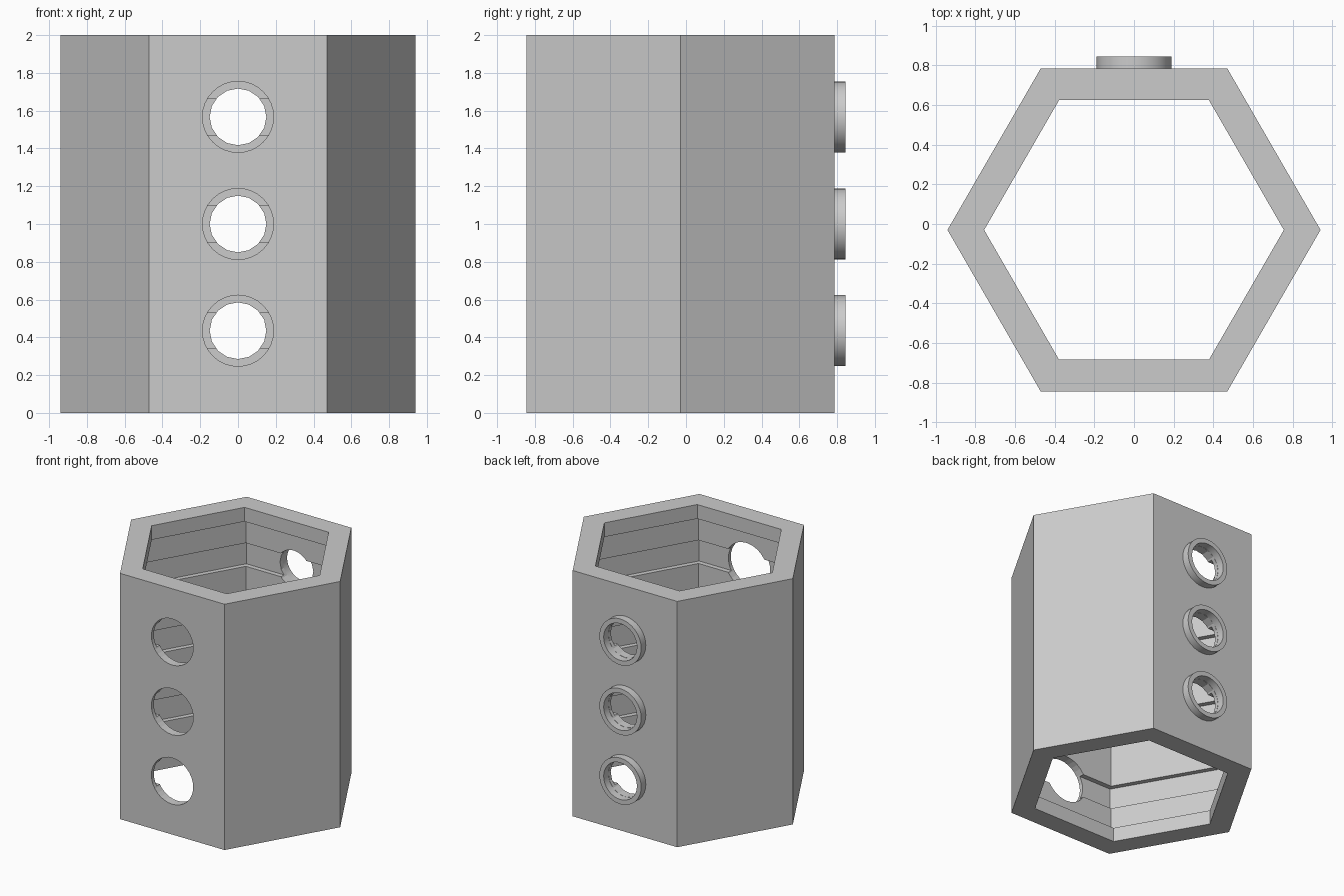
import bpy, bmesh, math
from mathutils import Matrix

cube = bpy.data.objects.get("Cube")
if cube:
    bpy.data.objects.remove(cube, do_unlink=True)

CENTRE_Y = -0.03
APOTHEM = 0.815
HOLES = (0.435, 1.0, 1.567)
OUTER, LIP, WALL, GROOVE = 0.941, 0.756, 0.86, 0.905

grey = bpy.data.materials.new("plain_grey")
grey.use_nodes = True
grey.diffuse_color = (0.6, 0.6, 0.6, 1)
grey.node_tree.nodes["Principled BSDF"].inputs["Base Color"].default_value = (0.6, 0.6, 0.6, 1)


def add_object(name, bm):
    bmesh.ops.recalc_face_normals(bm, faces=bm.faces)
    mesh = bpy.data.meshes.new(name)
    bm.to_mesh(mesh)
    bm.free()
    mesh.materials.append(grey)
    obj = bpy.data.objects.new(name, mesh)
    bpy.context.collection.objects.link(obj)
    return obj


def lathe(name, profile, sides, matrix):
    """Sweep a closed (radius, height) profile around z."""
    bm = bmesh.new()
    rows = [[bm.verts.new((r * math.cos(a), r * math.sin(a), h)) for r, h in profile]
            for a in (math.tau * i / sides for i in range(sides))]
    n = len(profile)
    for i in range(sides):
        p, q = rows[i], rows[(i + 1) % sides]
        for j in range(n):
            k = (j + 1) % n
            bm.faces.new((p[j], q[j], q[k], p[k]))
    bmesh.ops.transform(bm, matrix=matrix, verts=bm.verts)
    return add_object(name, bm)


def drill(name, radius, y0, y1, z, sides):
    """Cylinder cutter along y."""
    bm = bmesh.new()
    bmesh.ops.create_cone(bm, cap_ends=True, segments=sides, radius1=radius, radius2=radius,
                          depth=y1 - y0,
                          matrix=Matrix.Translation((0, (y0 + y1) / 2, z)) @ Matrix.Rotation(math.pi / 2, 4, 'X'))
    obj = add_object(name, bm)
    obj.hide_render = True
    return obj


# Hexagonal tube with end lips and a shallow groove level with each hole
inner = [(LIP, 0), (LIP, 0.115), (WALL, 0.115)]
for z in HOLES:
    inner += [(WALL, z - 0.095), (GROOVE, z - 0.095), (GROOVE, z + 0.095), (WALL, z + 0.095)]
inner += [(WALL, 1.885), (LIP, 1.885), (LIP, 2)]
body = lathe("hexagonal_body", inner + [(OUTER, 2), (OUTER, 0)], 6,
             Matrix.Translation((0, CENTRE_Y, 0)))

# Wide holes in the front wall, narrower ones in the back wall
cutters = []
for i, z in enumerate(HOLES):
    cutters.append(drill(f"front_hole_cutter_{i}", 0.188, -1, -0.5, z, 32))
    cutters.append(drill(f"back_hole_cutter_{i}", 0.15, 0.5, 1, z, 16))
for cutter in cutters:
    mod = body.modifiers.new(cutter.name, 'BOOLEAN')
    mod.operation = 'DIFFERENCE'
    mod.solver = 'EXACT'
    mod.object = cutter
bpy.context.view_layer.objects.active = body
for mod in list(body.modifiers):
    bpy.ops.object.modifier_apply(modifier=mod.name)
for cutter in cutters:
    bpy.data.objects.remove(cutter, do_unlink=True)

# Round collars standing out from the back holes
back = CENTRE_Y + APOTHEM
for i, z in enumerate(HOLES):
    turn = Matrix.Translation((0, back, z)) @ Matrix.Rotation(-math.pi / 2, 4, 'X')
    collar = lathe(f"back_collar_{i}", [(0.15, 0), (0.188, 0), (0.188, 0.06), (0.15, 0.06)], 32, turn)
    bpy.ops.object.select_all(action='DESELECT')
    collar.select_set(True)
    bpy.context.view_layer.objects.active = collar
    bpy.ops.object.shade_smooth_by_angle(angle=math.radians(30))
